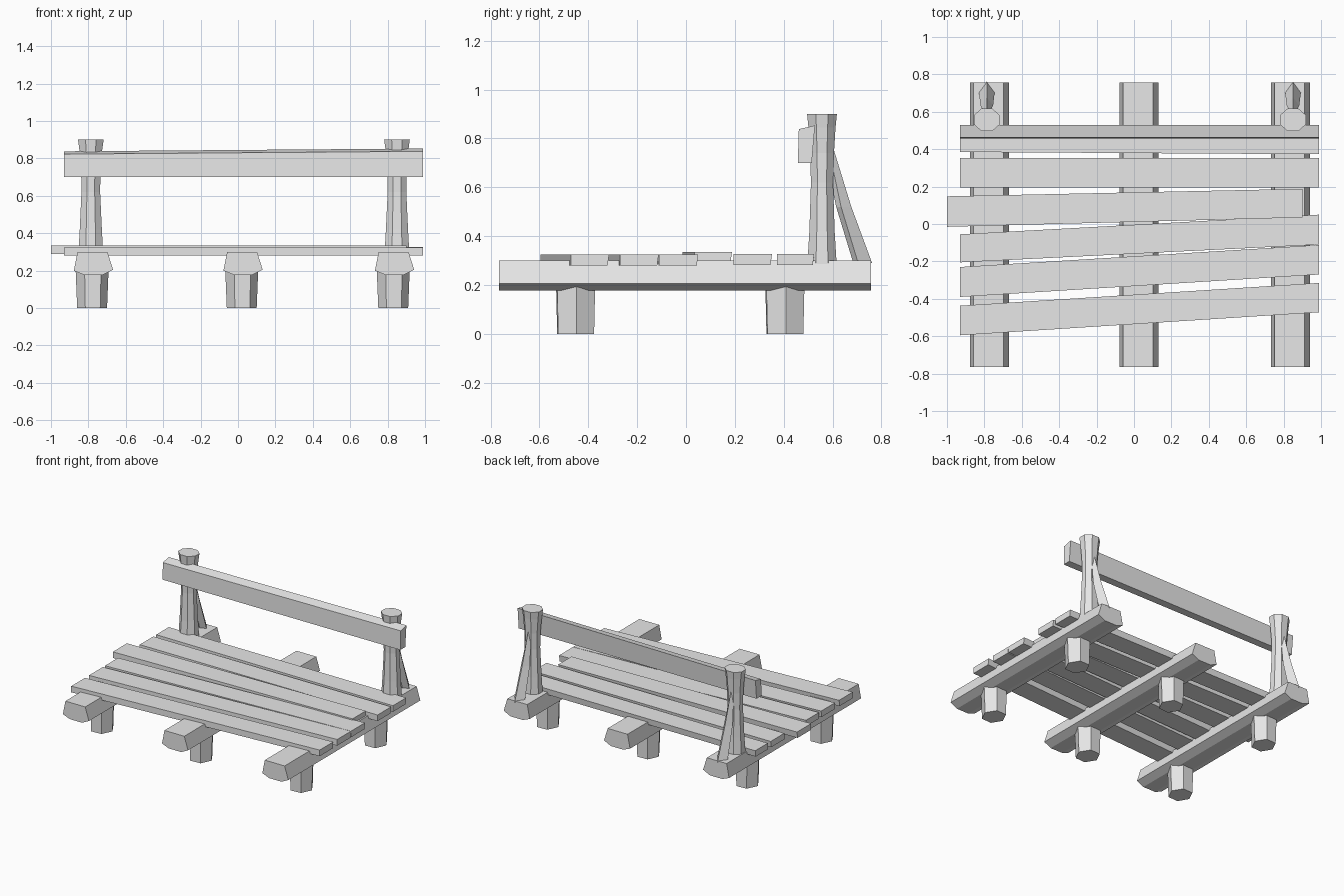
import bpy, bmesh, math

if "Cube" in bpy.data.objects:
    bpy.data.objects.remove(bpy.data.objects["Cube"])

wood = bpy.data.materials.new("grey_wood")
wood.diffuse_color = (0.8, 0.8, 0.8, 1)
wood.use_nodes = True
wood.node_tree.nodes["Principled BSDF"].inputs["Base Color"].default_value = wood.diffuse_color


def loft(name, rings):
    """Skin a list of equal-length point rings and cap both ends."""
    bm = bmesh.new()
    vs = [[bm.verts.new(p) for p in ring] for ring in rings]
    n = len(rings[0])
    for a, b in zip(vs, vs[1:]):
        for i in range(n):
            j = (i + 1) % n
            bm.faces.new((a[i], a[j], b[j], b[i]))
    bm.faces.new(vs[0][::-1])
    bm.faces.new(vs[-1])
    bmesh.ops.recalc_face_normals(bm, faces=bm.faces)
    me = bpy.data.meshes.new(name)
    bm.to_mesh(me)
    bm.free()
    me.materials.append(wood)
    ob = bpy.data.objects.new(name, me)
    bpy.context.collection.objects.link(ob)
    return ob


def circle(x, y, z, rx, ry, n, turn=0.0):
    return [(x + rx * math.cos(turn + 2 * math.pi * i / n),
             y + ry * math.sin(turn + 2 * math.pi * i / n), z) for i in range(n)]


# Three floor beams with sloped sides and a shallow keel
BEAM = [(-0.085, 0.30), (0.075, 0.30), (0.105, 0.205),
        (0.05, 0.178), (-0.05, 0.178), (-0.105, 0.20)]
for side, x in (("left", -0.773), ("middle", 0.027), ("right", 0.837)):
    loft(side + "_beam", [[(x + px, y, z) for px, z in BEAM] for y in (-0.765, 0.757)])
    # Six-sided legs, slightly narrower at the foot
    for end, y in (("front", -0.452), ("back", 0.405)):
        lx = x - 0.007
        loft(f"{side}_{end}_leg", [circle(lx, y, 0.0, 0.08, 0.085, 6, 0.05),
                                   circle(lx, y, 0.20, 0.088, 0.09, 6, 0.05)])

# Seat planks: left x, left y range, right x, right y range, top height
PLANKS = [(-0.93, -0.595, -0.437, 0.99, -0.472, -0.315, 0.325),
          (-0.93, -0.39, -0.23, 0.99, -0.27, -0.112, 0.325),
          (-0.93, -0.205, -0.055, 0.99, -0.11, 0.05, 0.325),
          (-1.0, -0.015, 0.148, 0.90, 0.035, 0.188, 0.335),
          (-0.93, 0.195, 0.352, 0.99, 0.195, 0.352, 0.326),
          (-0.93, 0.385, 0.53, 0.99, 0.373, 0.525, 0.326)]
for k, (x0, a0, b0, x1, a1, b1, top) in enumerate(PLANKS):
    low = top - 0.045
    loft(f"seat_plank_{k + 1}", [[(x, a, low), (x, b - 0.006, low), (x, b, top), (x, a, top)]
                                 for x, a, b in ((x0, a0, b0), (x1, a1, b1))])

# Back rail, a little taller at the right end
loft("back_rail", [[(x, 0.458, 0.70), (x, 0.515, 0.70), (x, 0.528, top), (x, 0.462, top - 0.015)]
                   for x, top in ((-0.93, 0.838), (0.99, 0.853))])

# Waisted posts and their slanted braces
for side, x in (("left", -0.787), ("right", 0.85)):
    loft(side + "_post", [circle(x, 0.557, z, rx, ry, 8, math.pi / 8)
                          for z, rx, ry in ((0.27, 0.073, 0.066), (0.42, 0.064, 0.056),
                                            (0.62, 0.054, 0.049), (0.74, 0.056, 0.053),
                                            (0.845, 0.066, 0.060), (0.90, 0.074, 0.066))])
    loft(side + "_brace", [[(x - w, y, z), (x, y + d, z), (x + w, y, z), (x, y - 0.02, z)]
                           for w, y, d, z in ((0.042, 0.705, 0.057, 0.29),
                                              (0.034, 0.635, 0.042, 0.52),
                                              (0.010, 0.585, 0.020, 0.755))])
